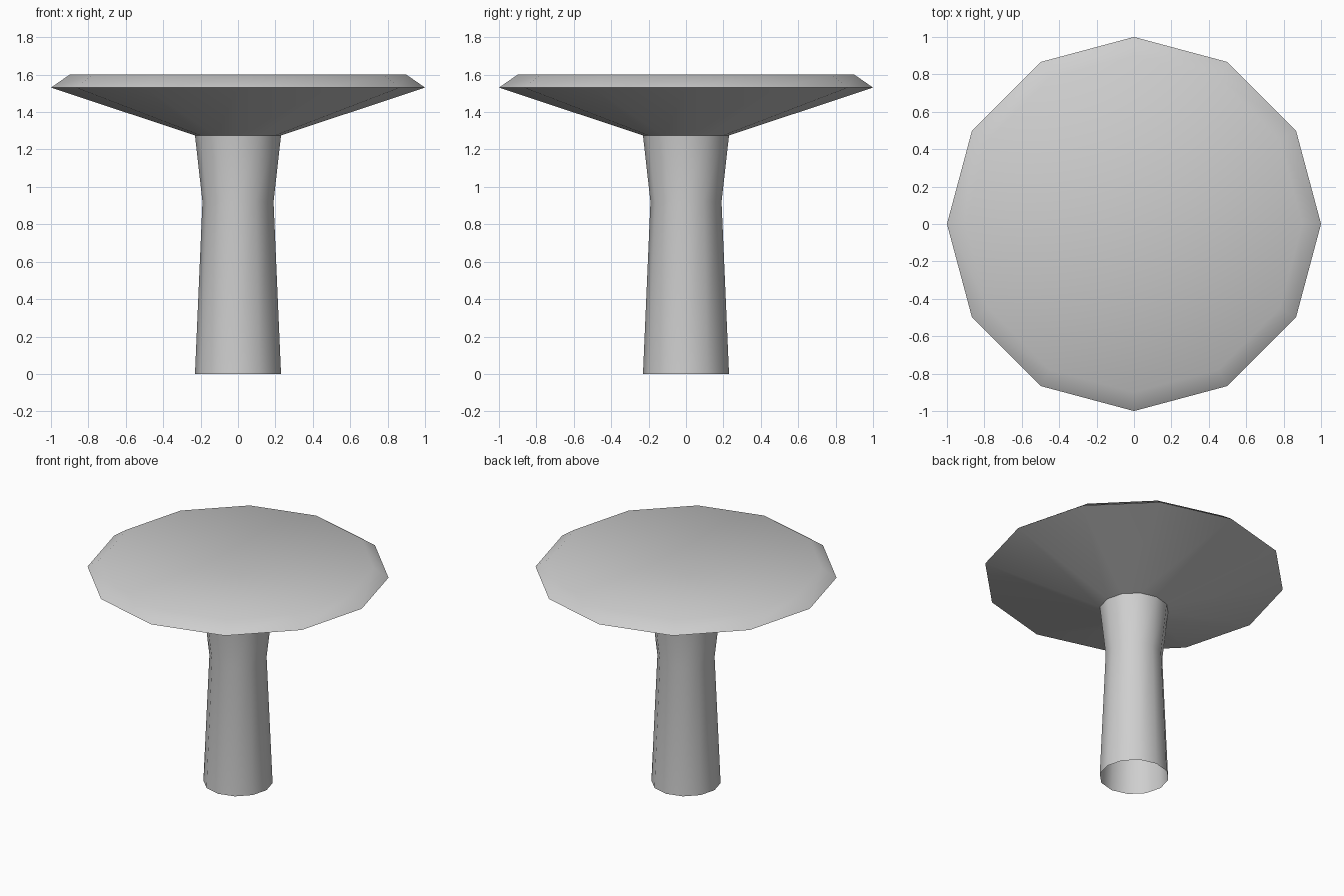
import bpy
import bmesh
import math

SIDES = 12

cube = bpy.data.objects.get("Cube")
if cube:
    bpy.data.objects.remove(cube, do_unlink=True)

# Single plain grey
grey = bpy.data.materials.new("light_grey")
grey.use_nodes = True
colour = (0.62, 0.62, 0.62, 1)
grey.diffuse_color = colour
grey.node_tree.nodes["Principled BSDF"].inputs["Base Color"].default_value = colour


def lathe(name, profile, centre_z=None):
    """Turn (radius, height) points, bottom to top, into a faceted shell.
    With centre_z, close the last ring with a fan to a middle point."""
    bm = bmesh.new()
    rings = []
    for radius, z in profile:
        angles = [math.tau * i / SIDES for i in range(SIDES)]
        rings.append([bm.verts.new((radius * math.cos(a), radius * math.sin(a), z))
                      for a in angles])
    for low, high in zip(rings, rings[1:]):
        for i in range(SIDES):
            j = (i + 1) % SIDES
            bm.faces.new((low[i], low[j], high[j], high[i]))
    if centre_z is not None:
        centre = bm.verts.new((0, 0, centre_z))
        for i in range(SIDES):
            bm.faces.new((rings[-1][i], rings[-1][(i + 1) % SIDES], centre))
    mesh = bpy.data.meshes.new(name)
    bm.to_mesh(mesh)
    bm.free()
    mesh.materials.append(grey)
    obj = bpy.data.objects.new(name, mesh)
    bpy.context.collection.objects.link(obj)
    bpy.ops.object.select_all(action="DESELECT")
    obj.select_set(True)
    bpy.context.view_layer.objects.active = obj
    bpy.ops.object.shade_smooth_by_angle(angle=math.radians(60))


# Hollow stem with a narrow waist, open at the foot
lathe("stem", [(0.23, 0), (0.19, 0.92), (0.23, 1.275)])

# Wide basin: sloping underside, bevelled rim and shallow dished upper face
lathe("basin", [(0.23, 1.275), (1.0, 1.531), (0.9, 1.6)], centre_z=1.51)
